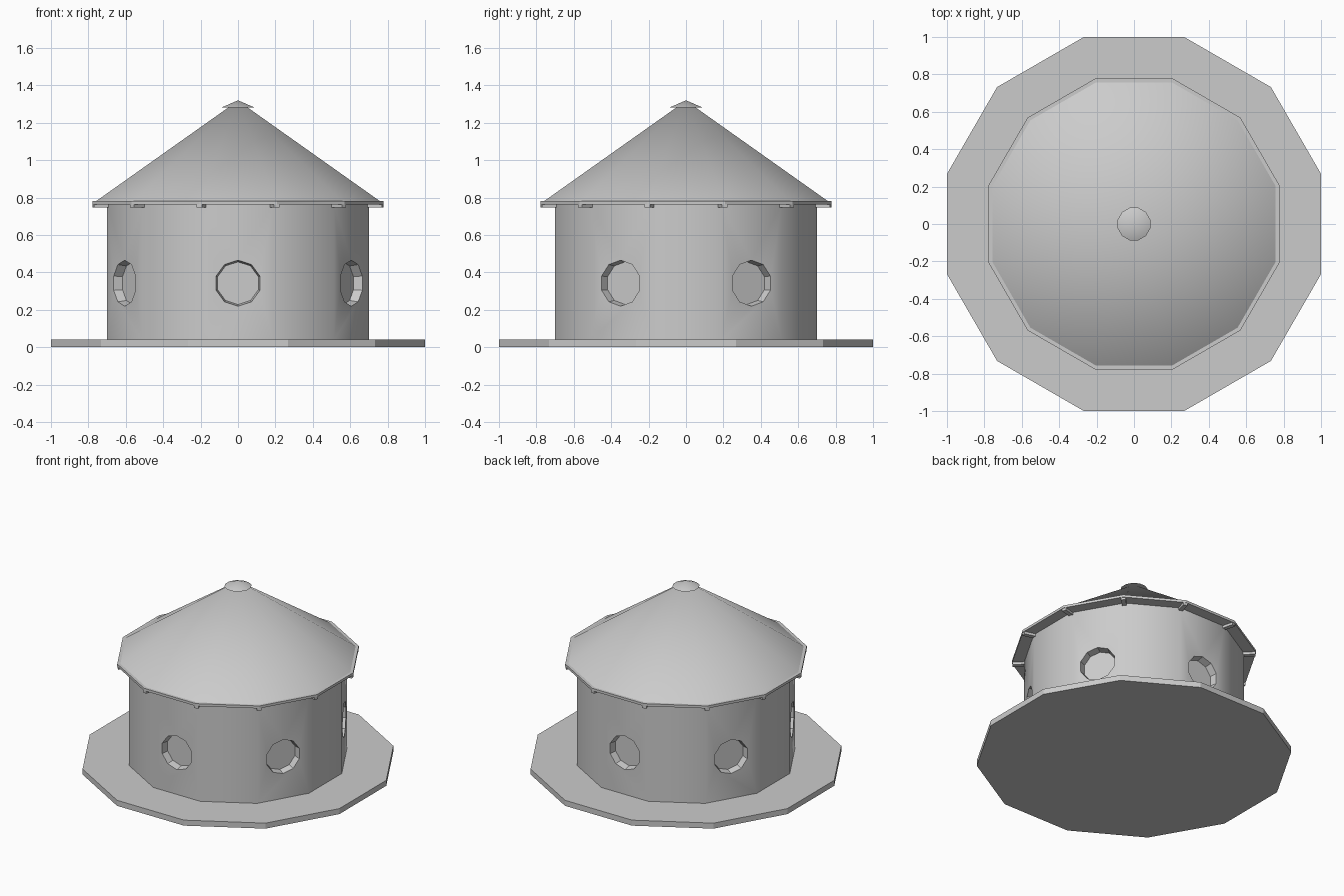
import bpy, bmesh
from math import radians, cos, sin, pi
from mathutils import Matrix

if "Cube" in bpy.data.objects:
    bpy.data.objects.remove(bpy.data.objects["Cube"])

SIDES = 12
K = 1 / cos(pi / SIDES)  # apothem -> corner radius


def frustum(bm, n, r0, z0, r1, z1, phase=0.0, mat=Matrix()):
    """Closed n-sided frustum, or a cone when r1 is 0."""
    def ring(r, z):
        return [bm.verts.new(mat @ Matrix.Translation(
            (r * cos(phase + 2 * pi * i / n), r * sin(phase + 2 * pi * i / n), z)).translation)
            for i in range(n)]
    low = ring(r0, z0)
    bm.faces.new(low[::-1])
    if r1 == 0:
        tip = bm.verts.new(mat @ Matrix.Translation((0, 0, z1)).translation)
        for i in range(n):
            bm.faces.new((low[i], low[(i + 1) % n], tip))
    else:
        top = ring(r1, z1)
        bm.faces.new(top)
        for i in range(n):
            j = (i + 1) % n
            bm.faces.new((low[i], low[j], top[j], top[i]))


def finish(name, bm):
    bmesh.ops.recalc_face_normals(bm, faces=bm.faces)
    me = bpy.data.meshes.new(name)
    bm.to_mesh(me)
    bm.free()
    ob = bpy.data.objects.new(name, me)
    bpy.context.collection.objects.link(ob)
    return ob


def activate(ob):
    bpy.ops.object.select_all(action='DESELECT')
    ob.select_set(True)
    bpy.context.view_layer.objects.active = ob


def tier(name, a0, z0, a1, z1, smooth=False):
    """Twelve-sided layer given by its flat-to-centre distances."""
    bm = bmesh.new()
    frustum(bm, SIDES, a0 * K, z0, a1 * K, z1, pi / SIDES)
    ob = finish(name, bm)
    if smooth:
        activate(ob)
        bpy.ops.object.shade_smooth_by_angle(angle=radians(35))
    return ob


# Base, eaves, roof and roof cap
tier("base", 1.0, 0.0, 1.0, 0.04)
tier("eaves", 0.777, 0.764, 0.777, 0.782)
tier("roof", 0.757, 0.782, 0.0, 1.318, True)
tier("roof_cap", 0.087, 1.282, 0.0, 1.32, True)

# Wall with six recessed ten-sided windows
wall = tier("wall", 0.7, 0.04, 0.7, 0.766)
bm = bmesh.new()
for k in range(6):
    m = (Matrix.Rotation(radians(-90 + 60 * k), 4, 'Z')
         @ Matrix.Translation((0, 0, 0.342)) @ Matrix.Rotation(pi / 2, 4, 'Y'))
    frustum(bm, 10, 0.114, 0.65, 0.132, 0.75, 0, m)
cutter = finish("window_cutter", bm)
mod = wall.modifiers.new("windows", 'BOOLEAN')
mod.operation = 'DIFFERENCE'
mod.solver = 'EXACT'
mod.object = cutter
activate(wall)
bpy.ops.object.modifier_apply(modifier=mod.name)
bpy.data.objects.remove(cutter)
activate(wall)
bpy.ops.object.shade_smooth_by_angle(angle=radians(35))

# Rafter ends under each corner of the eaves
bm = bmesh.new()
for k in range(SIDES):
    m = (Matrix.Rotation(radians(15 + 30 * k), 4, 'Z')
         @ Matrix.Translation((0.74, 0, 0.756)) @ Matrix.Diagonal((0.12, 0.03, 0.02, 1)))
    bmesh.ops.create_cube(bm, size=1, matrix=m)
finish("rafters", bm)
